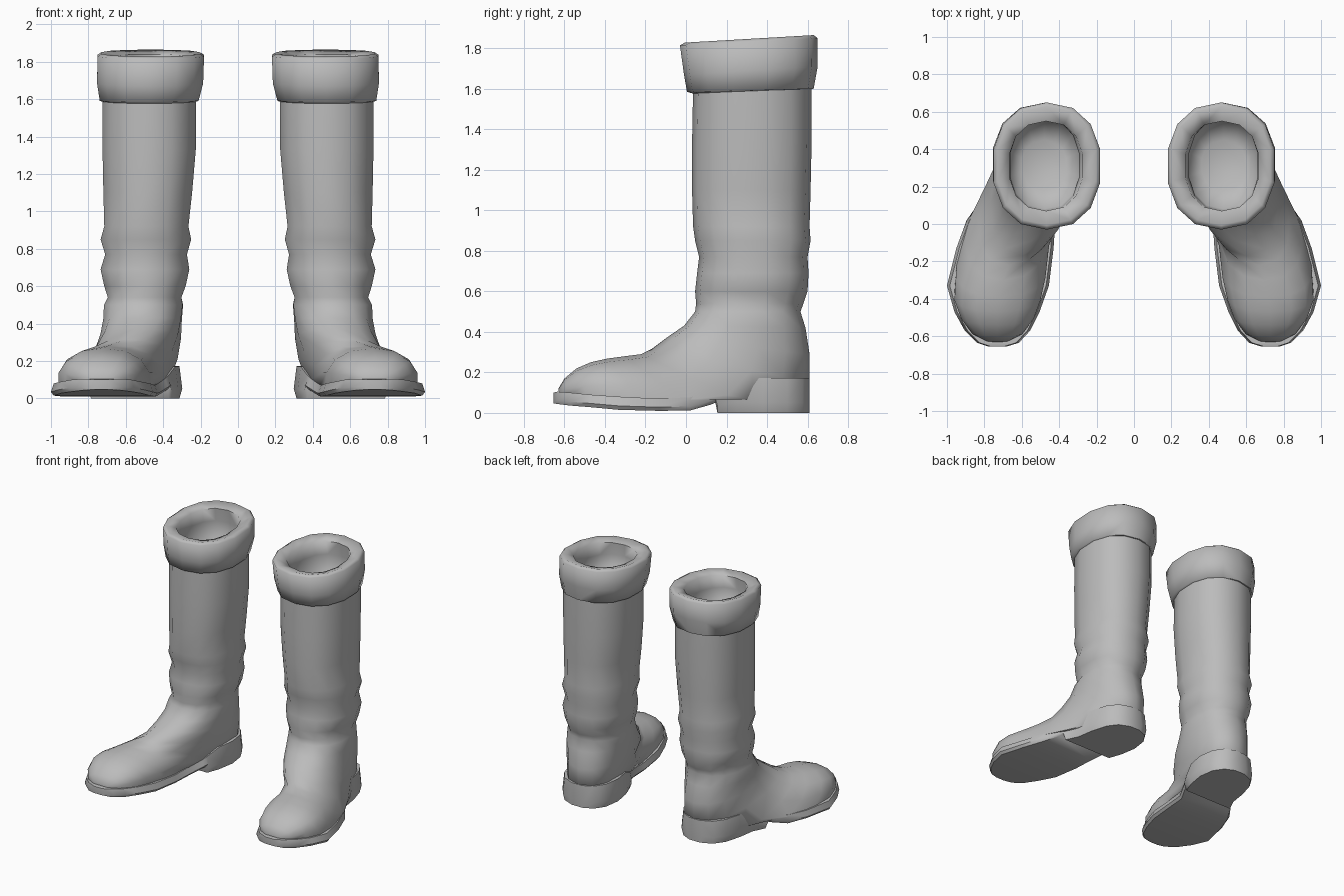
import bpy, bmesh, math

cube = bpy.data.objects.get("Cube")
if cube:
    bpy.data.objects.remove(cube, do_unlink=True)

GREY = (0.5, 0.5, 0.5, 1)
mat = bpy.data.materials.new("plain_grey")
mat.use_nodes = True
mat.diffuse_color = GREY
mat.node_tree.nodes["Principled BSDF"].inputs["Base Color"].default_value = GREY
SIDES = 14


def loft(name, rings, side, angle, cap_start=True, cap_end=True):
    """Skin a list of closed rings; side -1 mirrors the part in x."""
    bm = bmesh.new()
    loops = [[bm.verts.new((side * x, y, z)) for x, y, z in ring] for ring in rings]
    n = len(rings[0])
    for a, b in zip(loops, loops[1:]):
        for i in range(n):
            j = (i + 1) % n
            bm.faces.new((a[i], a[j], b[j], b[i]))
    if cap_start:
        bm.faces.new(loops[0])
    if cap_end:
        bm.faces.new(loops[-1])
    bmesh.ops.recalc_face_normals(bm, faces=bm.faces)
    mesh = bpy.data.meshes.new(name)
    bm.to_mesh(mesh)
    bm.free()
    mesh.materials.append(mat)
    obj = bpy.data.objects.new(name, mesh)
    bpy.context.collection.objects.link(obj)
    bpy.ops.object.select_all(action="DESELECT")
    obj.select_set(True)
    bpy.context.view_layer.objects.active = obj
    bpy.ops.object.shade_smooth_by_angle(angle=math.radians(angle))
    return obj


def oval(back, front, half, floor=-1):
    """Oval ring between a back and a front point, flattened at the floor."""
    ring = []
    for i in range(SIDES):
        t = math.tau * i / SIDES
        c, s = math.cos(t), math.sin(t)
        u = math.copysign(abs(s) ** 0.88, s)
        v = 0.5 + 0.5 * math.copysign(abs(c) ** 0.88, c)
        x, y, z = (b + (f - b) * v for b, f in zip(back, front))
        ring.append((x + half * u, y, max(z, floor)))
    return ring


def level(x0, x1, y0, y1, z_front, z_back):
    """Near-horizontal oval given by its extents."""
    x = (x0 + x1) / 2
    return oval((x, y1, z_back), (x, y0, z_front), (x1 - x0) / 2)


# Shaft with wrinkles: inner x, outer x, front y, back y, height
SHAFT = [
    (.22, .73, .035, .62, 1.6), (.22, .73, .03, .62, 1.33),
    (.24, .725, .03, .615, 1.1), (.26, .72, .035, .61, .92),
    (.245, .74, .045, .615, .85), (.268, .715, .065, .60, .77),
    (.255, .74, .055, .605, .69), (.275, .72, .045, .60, .6),
    (.298, .70, .05, .58, .54),
]

# Ankle and foot: back/bottom point, front/top point, half width
FOOT = [
    ((.50, .565, .50), (.51, .045, .50), .215),
    ((.50, .59, .42), (.52, -.01, .43), .212),
    ((.49, .61, .29), (.55, -.09, .375), .212),
    ((.49, .61, .15), (.60, -.17, .315), .212),
    ((.53, .45, -.03), (.67, -.22, .29), .217),
    ((.64, .20, -.10), (.70, -.30, .28), .228),
    ((.70, -.10, -.08), (.72, -.39, .268), .245),
    ((.73, -.30, -.06), (.73, -.47, .25), .235),
    ((.73, -.45, -.02), (.73, -.54, .22), .198),
    ((.73, -.57, .03), (.73, -.60, .17), .135),
    ((.73, -.62, .06), (.73, -.63, .12), .06),
]

# Cuff from its lower hem, over the rim and down into the opening
CUFF = [
    (.23, .72, .04, .61, 1.575, 1.60), (.205, .745, .005, .63, 1.585, 1.60),
    (.18, .76, -.01, .65, 1.67, 1.71), (.175, .757, -.03, .65, 1.815, 1.85),
    (.20, .735, -.005, .63, 1.828, 1.865), (.27, .67, .07, .55, 1.81, 1.84),
    (.29, .665, .065, .56, 1.72, 1.74), (.29, .665, .08, .56, 1.6, 1.58),
    (.36, .60, .18, .45, 1.56, 1.52),
]

# Sole and heel: y, inner x, outer x, top z, bottom z
SOLE = [
    (-.655, .68, .78, .10, .048), (-.635, .615, .84, .105, .044),
    (-.57, .555, .905, .10, .036), (-.47, .505, .96, .09, .028),
    (-.33, .455, 1.0, .08, .015), (-.13, .43, .95, .07, .01),
    (.02, .42, .895, .077, .012), (.12, .375, .825, .106, .04),
    (.145, .36, .81, .12, .05), (.155, .355, .80, .125, 0),
    (.25, .32, .755, .17, 0), (.38, .298, .735, .172, 0),
    (.50, .315, .70, .172, 0), (.575, .365, .645, .172, 0),
    (.61, .44, .56, .17, 0),
]


def sole_section(y, x0, x1, top, bottom):
    inset = 0.015
    low = bottom + 0.3 * (top - bottom)
    return [(x0 + inset, y, top), (x0, y, low), (x0 + inset, y, bottom),
            (x1 - inset, y, bottom), (x1, y, low), (x1 - inset, y, top)]


for label, side in (("left", 1), ("right", -1)):
    upper = [level(*s, s[-1]) for s in SHAFT] + [oval(*f, floor=.065) for f in FOOT]
    loft(label + "_boot_upper", upper, side, 60, cap_start=False)
    loft(label + "_cuff", [level(*c) for c in CUFF], side, 75, cap_start=False)
    loft(label + "_sole", [sole_section(*s) for s in SOLE], side, 50)
